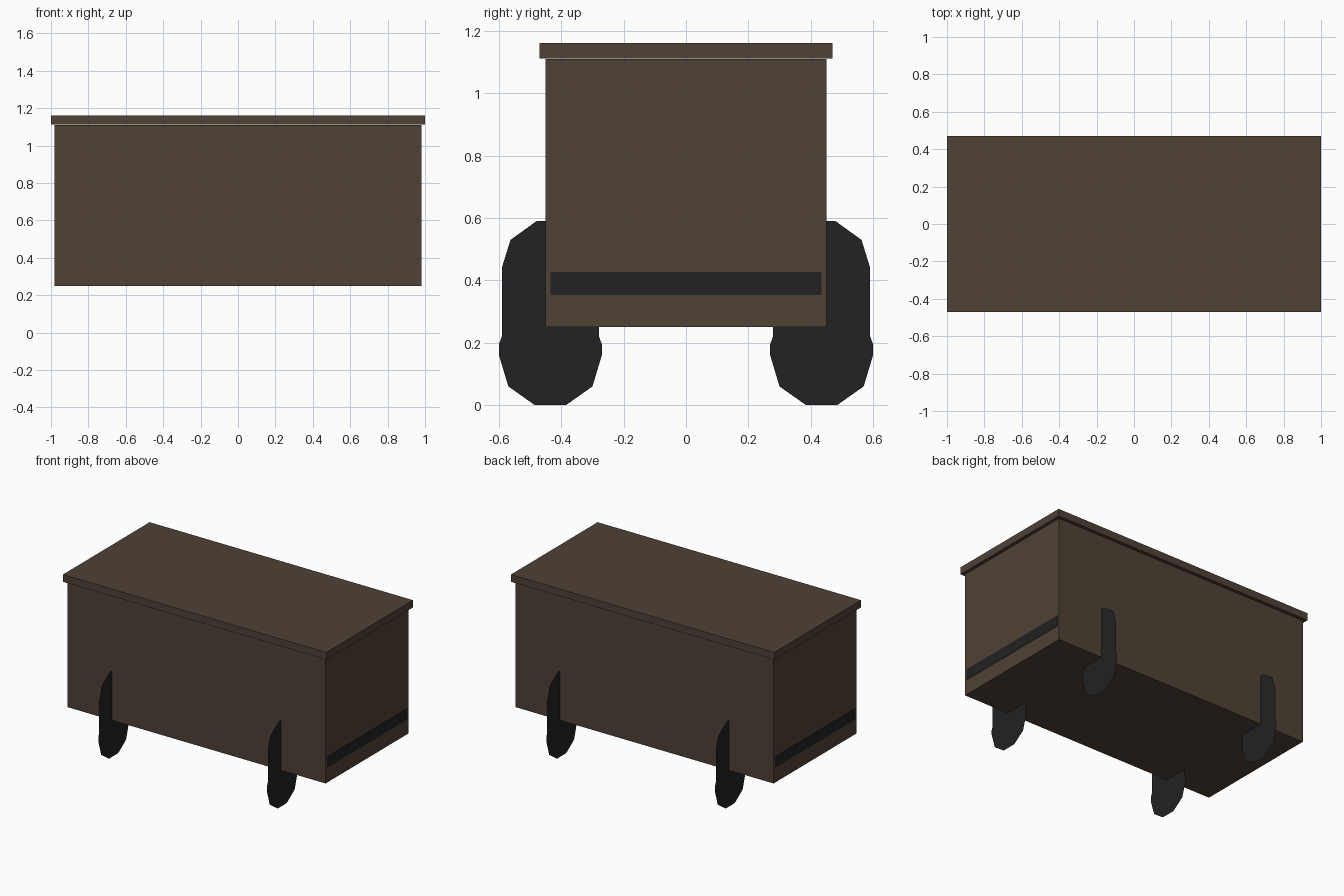
import bpy
import bmesh

cube = bpy.data.objects.get("Cube")
if cube:
    bpy.data.objects.remove(cube, do_unlink=True)


def material(name, rgb):
    mat = bpy.data.materials.new(name)
    mat.use_nodes = True
    color = (*rgb, 1.0)
    mat.diffuse_color = color
    mat.node_tree.nodes["Principled BSDF"].inputs["Base Color"].default_value = color
    return mat


wood = material("dark brown wood", (0.078, 0.054, 0.036))
iron = material("black iron", (0.016, 0.016, 0.016))


def add_object(name, bm, mat):
    mesh = bpy.data.meshes.new(name)
    bm.to_mesh(mesh)
    bm.free()
    mesh.materials.append(mat)
    obj = bpy.data.objects.new(name, mesh)
    bpy.context.collection.objects.link(obj)
    return obj


def box(name, center, size, mat):
    bm = bmesh.new()
    bmesh.ops.create_cube(bm, size=1)
    bmesh.ops.scale(bm, vec=size, verts=bm.verts)
    bmesh.ops.translate(bm, vec=center, verts=bm.verts)
    return add_object(name, bm, mat)


# Chest body and overhanging lid
box("chest_body", (0, 0, 0.68), (1.96, 0.90, 0.86), wood)
box("lid", (0, 0, 1.137), (2.0, 0.94, 0.05), wood)

# Thin band on each end
for side, label in ((-1, "right"), (1, "left")):
    box(label + "_end_band", (side * 0.98, 0, 0.39), (0.004, 0.87, 0.075), iron)

# Flat sheet feet: half outline as (offset from foot centre, height)
FOOT_Y = 0.435
HALF = [(0.05, 0.0), (0.135, 0.06), (0.165, 0.16), (0.165, 0.195),
        (0.156, 0.22), (0.156, 0.44), (0.128, 0.53), (0.045, 0.59)]
OUTLINE = HALF + [(-d, z) for d, z in reversed(HALF)]

for sx, x_label in ((-1, "right"), (1, "left")):
    for sy, y_label in ((-1, "front"), (1, "back")):
        bm = bmesh.new()
        bm.faces.new([bm.verts.new((sx * 0.64, sy * FOOT_Y + d, z)) for d, z in OUTLINE])
        add_object(y_label + "_" + x_label + "_foot", bm, iron)
